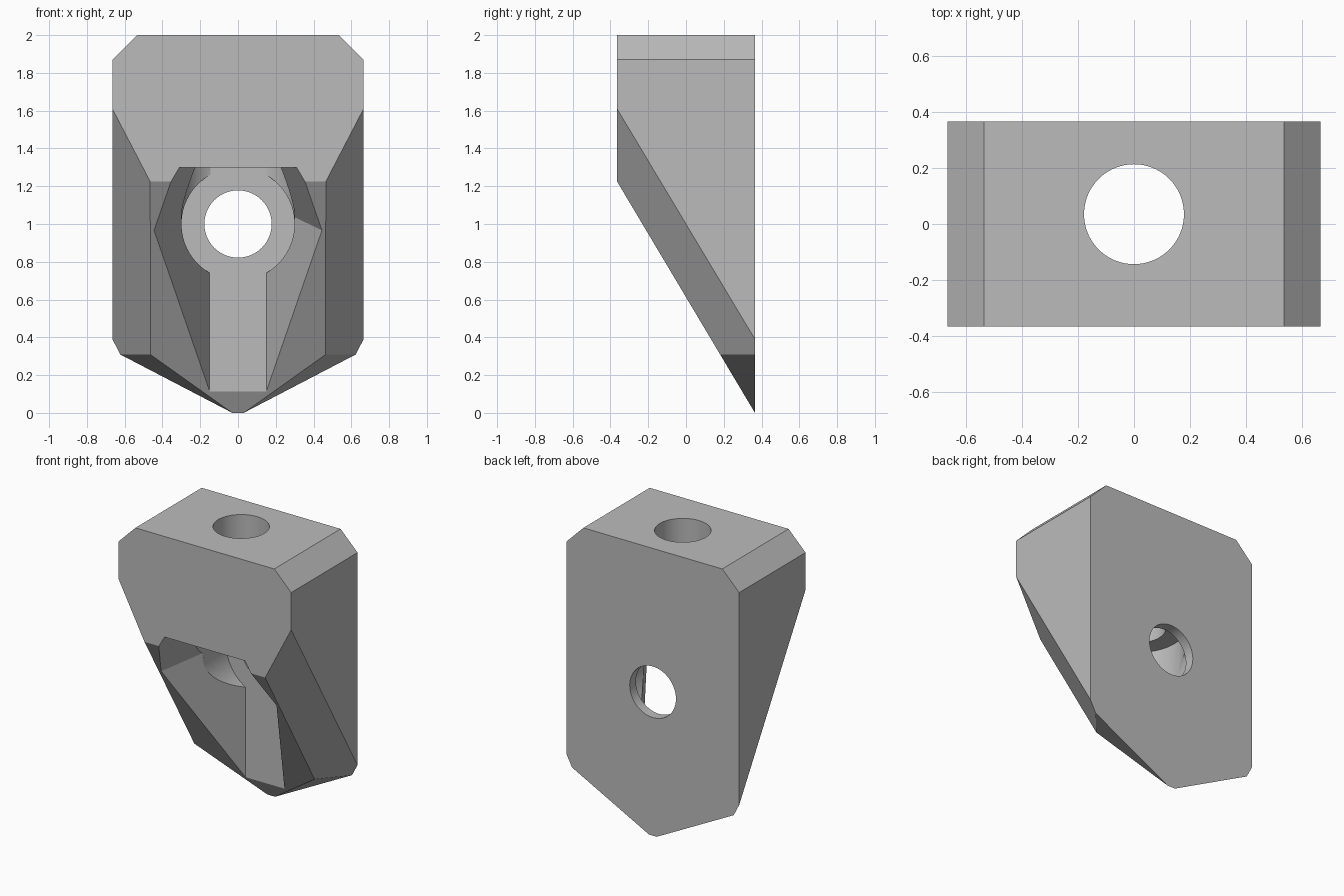
import bpy, bmesh, math
from mathutils import Vector, Matrix

cube = bpy.data.objects.get("Cube")
if cube:
    bpy.data.objects.remove(cube)

W, D, H = 0.665, 0.365, 2.0      # half width, half depth, height
FLOOR = 0.297                    # front of the thin back plate
CEIL = 1.30                      # ceiling of the recess
BORE, HEAD = 0.178, 0.30         # bolt hole and bolt head radii
AXIS_Y, AXIS_Z = 0.035, 1.0      # bolt axes


def prism(outline, z0, z1):
    """Closed solid with an xy outline, from z0 to z1."""
    bm = bmesh.new()
    low = [bm.verts.new((x, y, z0)) for x, y in outline]
    high = [bm.verts.new((x, y, z1)) for x, y in outline]
    bm.faces.new(low[::-1])
    bm.faces.new(high)
    for i in range(len(low)):
        j = (i + 1) % len(low)
        bm.faces.new((low[i], low[j], high[j], high[i]))
    bmesh.ops.recalc_face_normals(bm, faces=bm.faces[:])
    return bm


def slice_off(bm, points, inside):
    """Cut a convex solid by the plane through three points, keeping the inside."""
    a, b, c = (Vector(p) for p in points)
    normal = (b - a).cross(c - a).normalized()
    if normal.dot(Vector(inside) - a) > 0:
        normal = -normal
    bmesh.ops.bisect_plane(bm, geom=bm.verts[:] + bm.edges[:] + bm.faces[:], dist=1e-5,
                           plane_co=a, plane_no=normal, clear_outer=True)
    rim = [e for e in bm.edges if e.is_boundary]
    bmesh.ops.holes_fill(bm, edges=rim, sides=0)
    bmesh.ops.recalc_face_normals(bm, faces=bm.faces[:])


def slice_both(bm, points, inside):
    for side in (1, -1):
        slice_off(bm, [(side * x, y, z) for x, y, z in points], inside)


def cylinder(radius, start, end):
    start, end = Vector(start), Vector(end)
    bm = bmesh.new()
    turn = (end - start).to_track_quat("Z", "Y").to_matrix().to_4x4()
    bmesh.ops.create_cone(bm, cap_ends=True, segments=96, radius1=radius, radius2=radius,
                          depth=(end - start).length,
                          matrix=Matrix.Translation((start + end) / 2) @ turn)
    return bm


def to_object(bm, name):
    mesh = bpy.data.meshes.new(name)
    bm.to_mesh(mesh)
    bm.free()
    obj = bpy.data.objects.new(name, mesh)
    bpy.context.collection.objects.link(obj)
    return obj


# Block with its sloped front, chamfers and pointed foot
body = prism([(-W, -D), (W, -D), (W, D), (-W, D)], 0, H)
core = (0, 0.2, 1.2)
slice_off(body, [(0, -D, 1.225), (1, -D, 1.225), (0, D, 0)], core)
slice_both(body, [(0.535, 0, H), (0.535, 1, H), (W, 0, 1.87)], core)
slice_both(body, [(W, -D, 1.61), (0.465, -D, 1.225), (W, D, 0.39)], core)
slice_both(body, [(0.465, 0.18, 0.31), (0.625, D, 0.31), (0.03, D, 0)], core)
block = to_object(body, "bracket_block")

# Flared recess, narrowed near its ceiling
flare = prism([(-0.15, FLOOR), (0.15, FLOOR), (0.56, -0.41), (-0.56, -0.41)], -0.3, CEIL)
slice_both(flare, [(0.31, -D, CEIL), (0.445, -0.21, 0.965), (0.30, 0.04, 1.035)],
           (0, 0, AXIS_Z))

# Room for the upright bolt head, stopping at the back plate
upright_head = cylinder(HEAD, (0, AXIS_Y, AXIS_Z), (0, AXIS_Y, CEIL))
slice_off(upright_head, [(0, FLOOR, 0), (1, FLOOR, 0), (0, FLOOR, 1)], (0, 0, AXIS_Z))

cutters = [
    ("recess_cutter", flare),
    ("upright_head_cutter", upright_head),
    ("rear_head_cutter", cylinder(HEAD - 0.001, (0, -0.6, AXIS_Z), (0, FLOOR, AXIS_Z))),
    ("upright_bore_cutter", cylinder(BORE, (0, AXIS_Y, 1.1), (0, AXIS_Y, H + 0.1))),
    ("rear_bore_cutter", cylinder(BORE, (0, 0.1, AXIS_Z), (0, D + 0.1, AXIS_Z))),
]
helpers = []
for name, bm in cutters:
    cutter = to_object(bm, name)
    cutter.hide_render = True
    mod = block.modifiers.new(name, "BOOLEAN")
    mod.operation, mod.solver, mod.object = "DIFFERENCE", "EXACT", cutter
    helpers.append(cutter)

# Bake the cuts and drop the helpers
graph = bpy.context.evaluated_depsgraph_get()
baked = bpy.data.meshes.new_from_object(block.evaluated_get(graph))
block.modifiers.clear()
block.data = baked
for cutter in helpers:
    bpy.data.objects.remove(cutter)

# Single grey material
grey = bpy.data.materials.new("plain_grey")
grey.use_nodes = True
color = (0.5, 0.5, 0.5, 1)
grey.diffuse_color = color
grey.node_tree.nodes["Principled BSDF"].inputs["Base Color"].default_value = color
block.data.materials.clear()
block.data.materials.append(grey)

# Smooth bores, crisp edges
bpy.ops.object.select_all(action="DESELECT")
block.select_set(True)
bpy.context.view_layer.objects.active = block
bpy.ops.object.shade_smooth_by_angle(angle=math.radians(15))
